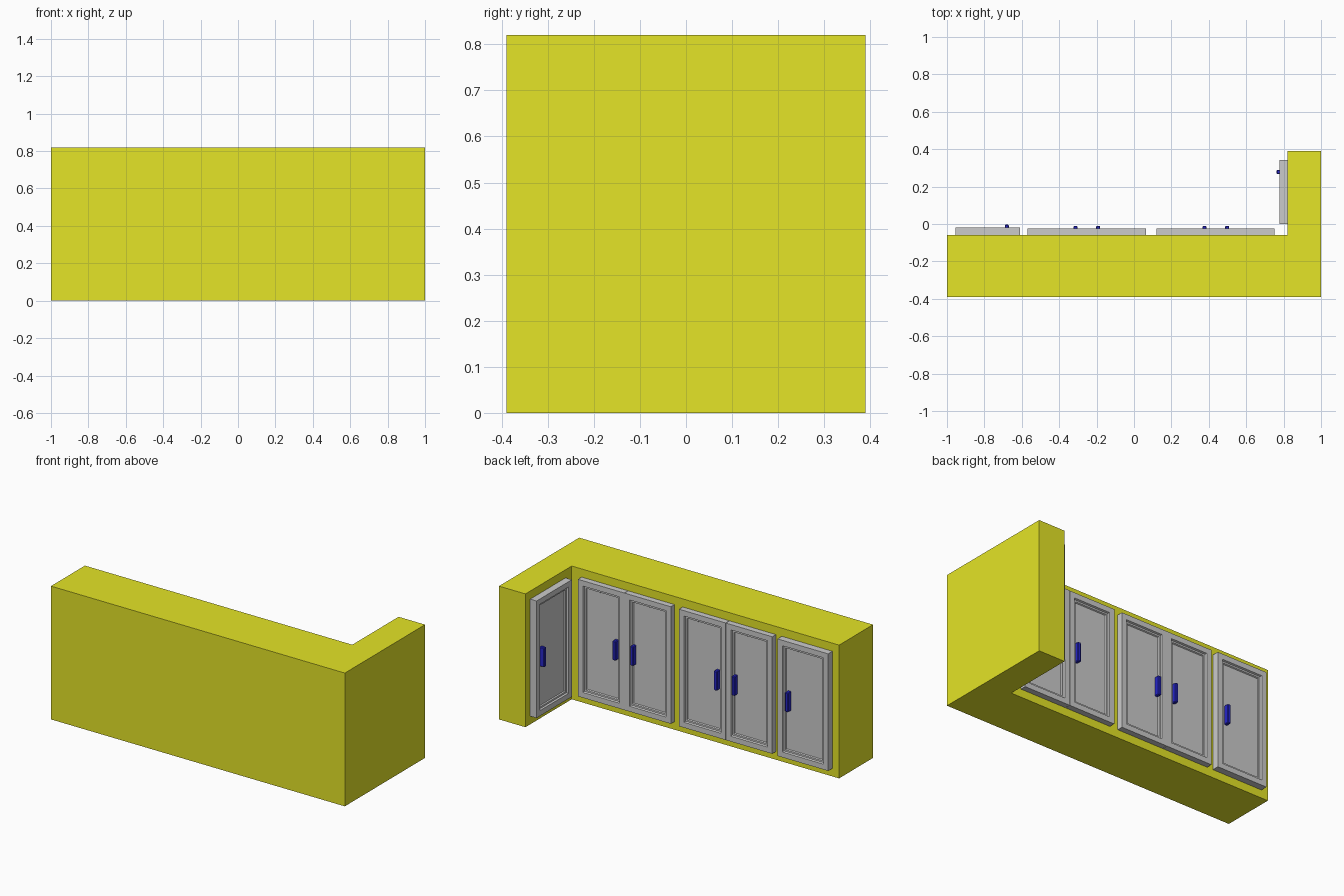
import bpy, bmesh, math
from mathutils import Matrix, Vector

if "Cube" in bpy.data.objects:
    bpy.data.objects.remove(bpy.data.objects["Cube"])


def material(name, rgb):
    m = bpy.data.materials.new(name)
    m.diffuse_color = (*rgb, 1)
    m.use_nodes = True
    m.node_tree.nodes["Principled BSDF"].inputs["Base Color"].default_value = m.diffuse_color
    return m


YELLOW = material("yellow_paint", (0.78, 0.78, 0.02))
BLUE = material("blue_handle", (0.02, 0.02, 0.6))


def finish(name, bm, mat=None, matrix=Matrix()):
    bmesh.ops.recalc_face_normals(bm, faces=bm.faces[:])
    me = bpy.data.meshes.new(name)
    bm.to_mesh(me)
    bm.free()
    ob = bpy.data.objects.new(name, me)
    bpy.context.collection.objects.link(ob)
    ob.matrix_world = matrix
    if mat:
        me.materials.append(mat)
    return ob


def box(lo, hi):
    bm = bmesh.new()
    bmesh.ops.create_cube(bm, size=1)
    for v in bm.verts:
        v.co = Vector([(a + b) / 2 + c * (b - a) for a, b, c in zip(lo, hi, v.co)])
    bm.normal_update()
    return bm


# L-shaped cabinet body, extruded from its plan
bm = bmesh.new()
plan = [(-1, -.39), (1, -.39), (1, .39), (.82, .39), (.82, -.06), (-1, -.06)]
base = bm.faces.new([bm.verts.new((x, y, 0)) for x, y in plan])
top = bmesh.ops.extrude_face_region(bm, geom=[base])["geom"]
bmesh.ops.translate(bm, vec=(0, 0, .82),
                    verts=[g for g in top if isinstance(g, bmesh.types.BMVert)])
finish("cabinet_body", bm, YELLOW)


def door(name, x0, x1, depth, handle_x, matrix):
    # panelled door facing local +y, with stepped recess
    bm = box((x0, 0, .05), (x1, depth, .77))
    front = max(bm.faces, key=lambda f: f.calc_center_median().y)
    for thick, drop in ((.033, 0), (.004, -.010), (.010, 0), (.004, -.007)):
        bmesh.ops.inset_region(bm, faces=[front], thickness=thick, depth=drop,
                               use_even_offset=True)
    finish(name, bm, None, matrix)
    # handle bar standing on the panel
    bm = box((handle_x - .011, depth - .019, .343), (handle_x + .011, depth + .014, .463))
    bmesh.ops.bevel(bm, geom=bm.edges[:], offset=.004, segments=1, affect='EDGES')
    finish(name + "_handle", bm, BLUE, matrix)


# doors along the long run
run = Matrix.Translation((0, -.06, 0))
for i, (x0, x1, d, hx) in enumerate([
        (-.955, -.61, .042, -.68),
        (-.57, -.255, .036, -.313), (-.253, .065, .036, -.192),
        (.12, .435, .036, .377), (.437, .752, .036, .498)]):
    door(f"door_{i + 1}", x0, x1, d, hx, run)

# door on the short return, facing -x
side = Matrix.Translation((.82, 0, 0)) @ Matrix.Rotation(math.pi / 2, 4, 'Z')
door("return_door", 0, .343, .043, .278, side)
